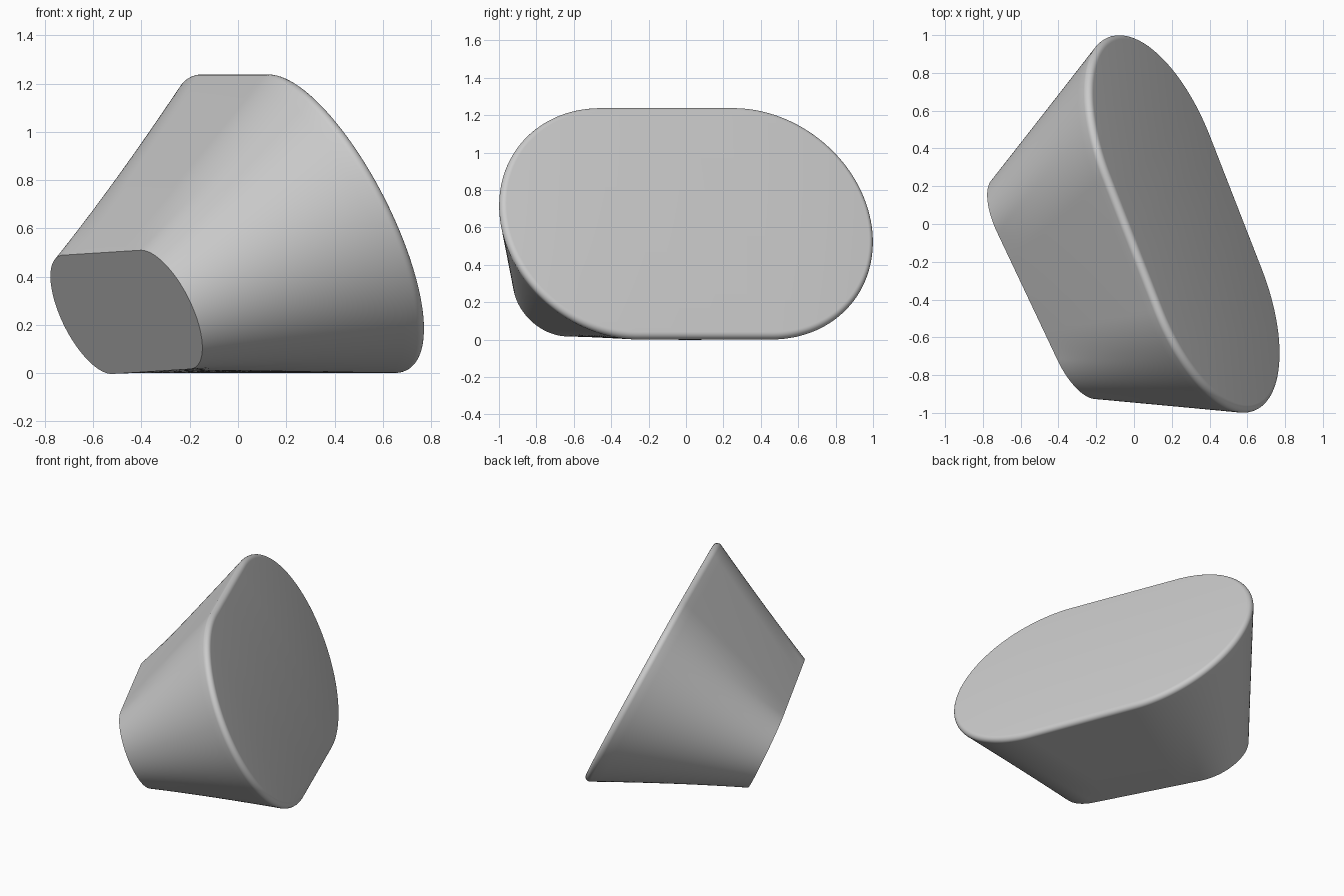
import bpy, bmesh, math
from mathutils import Vector

if "Cube" in bpy.data.objects:
    bpy.data.objects.remove(bpy.data.objects["Cube"], do_unlink=True)

AROUND = 240    # points around each outline
LOFT = 16       # steps between the narrow and wide ends
LIP = 0.03      # rounding of the wide rim
LIP_STEPS = 8


def frame(turn, lean, tilt=0.0):
    """Long axis, short axis and outward normal of a leaning flat face."""
    u = Vector((math.sin(turn), -math.cos(turn), tilt)).normalized()
    v = Vector((-math.cos(turn) * math.sin(lean),
                -math.sin(turn) * math.sin(lean), math.cos(lean)))
    v = (v - u * v.dot(u)).normalized()
    return u, v, v.cross(u)


def stadium(centre, axes, half, radius, inset=0.0, depth=0.0):
    """Points spaced evenly along two half circles joined by straight runs."""
    u, v, n = axes
    arc = math.pi * radius
    lap = 2 * half + arc
    points = []
    for i in range(AROUND):
        turns, d = divmod(2 * lap * i / AROUND, lap)
        side = 1 if turns == 0 else -1
        # Each half lap: half a straight run, an end arc, half a straight run
        a = min(max((d - half) / radius, 0), math.pi)
        s = min(d, half) - max(d - half - arc, 0)
        r = radius - inset
        p = u * (s + r * math.sin(a)) + v * r * math.cos(a)
        points.append(centre + p * side + n * depth)
    return points


# Narrow end outline and the rounded rim of the wide end
narrow = stadium(Vector((-0.4625, -0.34, 0.253)),
                 frame(math.radians(25.3), math.radians(24.2), 0.027), 0.375, 0.27)
wide_axes = frame(math.radians(21.3), math.radians(25.5))
rim = []
for k in range(LIP_STEPS + 1):
    a = math.radians(-26 + 116 * k / LIP_STEPS)
    rim.append(stadium(Vector((0.25, 0, 0.619)), wide_axes, 0.379, 0.682,
                       LIP - LIP * math.cos(a), LIP * math.sin(a)))

# Flared side walls lofted between the two ends
outlines = [[p.lerp(q, k / LOFT) for p, q in zip(narrow, rim[0])]
            for k in range(LOFT)] + rim
bm = bmesh.new()
rings = [[bm.verts.new(p) for p in outline] for outline in outlines]
for low, high in zip(rings, rings[1:]):
    for i in range(AROUND):
        j = (i + 1) % AROUND
        bm.faces.new((low[i], low[j], high[j], high[i]))

# Flat end caps
bm.faces.new(rings[0])
bm.faces.new(rings[-1])
bmesh.ops.recalc_face_normals(bm, faces=bm.faces)

mesh = bpy.data.meshes.new("flared_block")
bm.to_mesh(mesh)
bm.free()
block = bpy.data.objects.new("flared_block", mesh)
bpy.context.collection.objects.link(block)

grey = bpy.data.materials.new("plain_grey")
grey.use_nodes = True
colour = (0.6, 0.6, 0.6, 1)
grey.diffuse_color = colour
grey.node_tree.nodes["Principled BSDF"].inputs["Base Color"].default_value = colour
mesh.materials.append(grey)

bpy.context.view_layer.objects.active = block
block.select_set(True)
bpy.ops.object.shade_smooth_by_angle(angle=math.radians(40))
